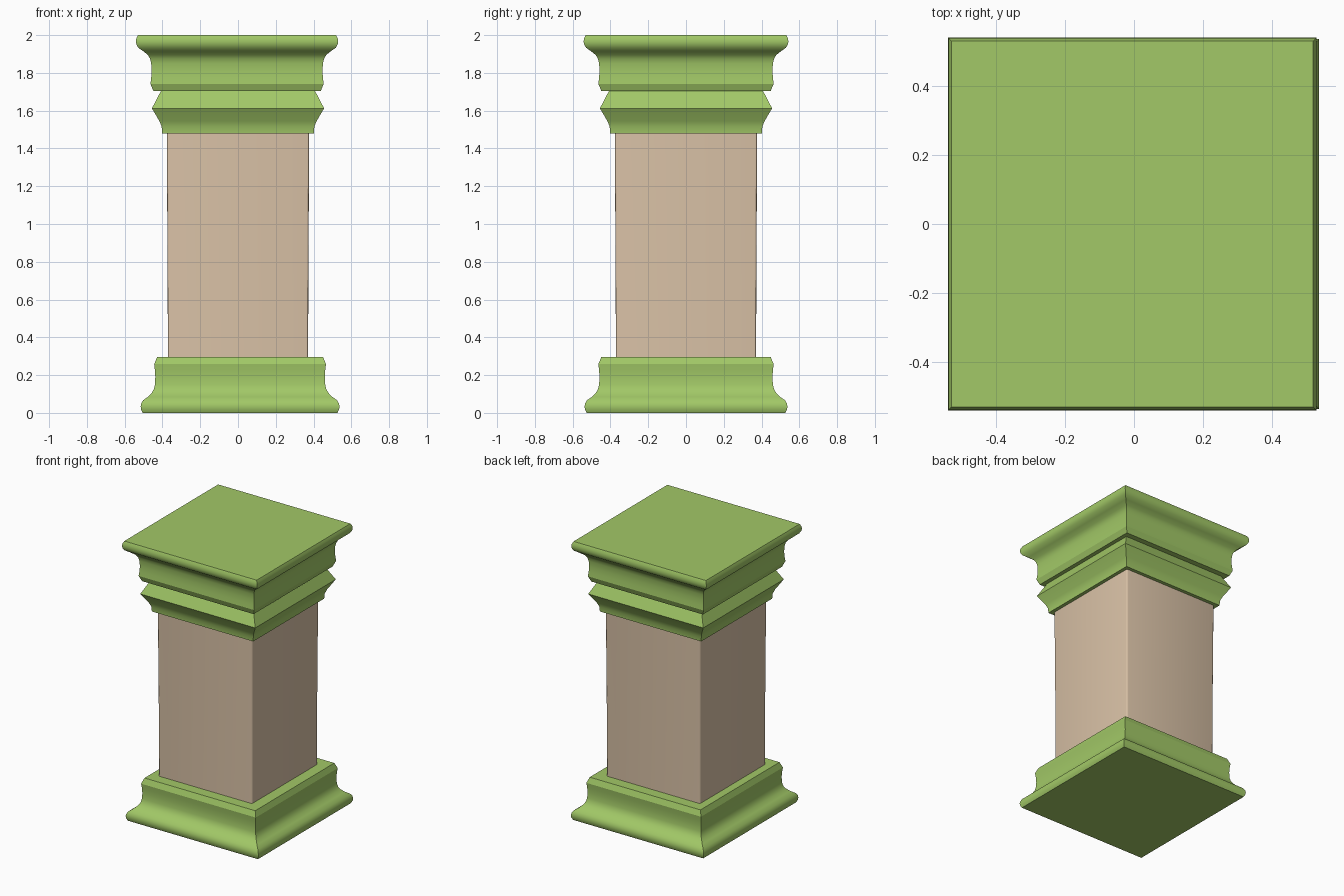
import bpy, bmesh, math

if "Cube" in bpy.data.objects:
    bpy.data.objects.remove(bpy.data.objects["Cube"])


def material(name, rgb):
    m = bpy.data.materials.new(name)
    m.diffuse_color = (*rgb, 1.0)
    m.use_nodes = True
    m.node_tree.nodes["Principled BSDF"].inputs["Base Color"].default_value = m.diffuse_color
    return m


green = material("moss green", (0.36, 0.58, 0.135))
tan = material("sandy tan", (0.70, 0.54, 0.385))


def square_loft(name, profile, mat, cx=0.0, sx=1.0, corner=0.0):
    """Stack square rings from (half width, height) pairs; optional rounded corners."""
    bm = bmesh.new()
    rings = []
    for h, z in profile:
        pts = []
        for k in range(4):
            a0 = math.pi / 2 * k
            mx = 1 if k in (0, 3) else -1
            my = 1 if k in (0, 1) else -1
            if corner:
                for i in range(4):
                    a = a0 + math.pi / 2 * i / 3
                    pts.append((mx * (h - corner) + corner * math.cos(a),
                                my * (h - corner) + corner * math.sin(a)))
            else:
                pts.append((mx * h, my * h))
        rings.append([bm.verts.new((cx + x * sx, y, z)) for x, y in pts])
    n = len(rings[0])
    for a, b in zip(rings, rings[1:]):
        for i in range(n):
            j = (i + 1) % n
            bm.faces.new((a[i], a[j], b[j], b[i]))
    bm.faces.new(rings[0])
    bm.faces.new(rings[-1])
    bmesh.ops.recalc_face_normals(bm, faces=bm.faces)
    me = bpy.data.meshes.new(name)
    bm.to_mesh(me)
    bm.free()
    me.materials.append(mat)
    ob = bpy.data.objects.new(name, me)
    bpy.context.collection.objects.link(ob)
    bpy.ops.object.select_all(action='DESELECT')
    ob.select_set(True)
    bpy.context.view_layer.objects.active = ob
    bpy.ops.object.shade_smooth_by_angle(angle=math.radians(28))
    return ob


# Moulding profile shared by the base and (upside down) the top slab
moulding = [(0.526, 0.0), (0.535, 0.018), (0.537, 0.035), (0.534, 0.05),
            (0.524, 0.067), (0.498, 0.085), (0.478, 0.105), (0.466, 0.125),
            (0.460, 0.15), (0.458, 0.19), (0.460, 0.225), (0.464, 0.258),
            (0.448, 0.297)]
square_loft("base_moulding", moulding, green, cx=0.011, sx=0.98)
square_loft("top_moulding",
            [(h + 0.005 * (z < 0.1), 2.0 - z) for h, z in reversed(moulding)],
            green, cx=-0.005, sx=0.988)

# Collar under the top slab
square_loft("collar", [(0.402, 1.48), (0.404, 1.515), (0.416, 1.545),
                       (0.456, 1.612), (0.408, 1.704)], green)

# Square shaft, slightly wider towards the top
square_loft("shaft", [(0.371, 0.29), (0.373, 0.8), (0.377, 1.485)],
            tan, corner=0.012)
